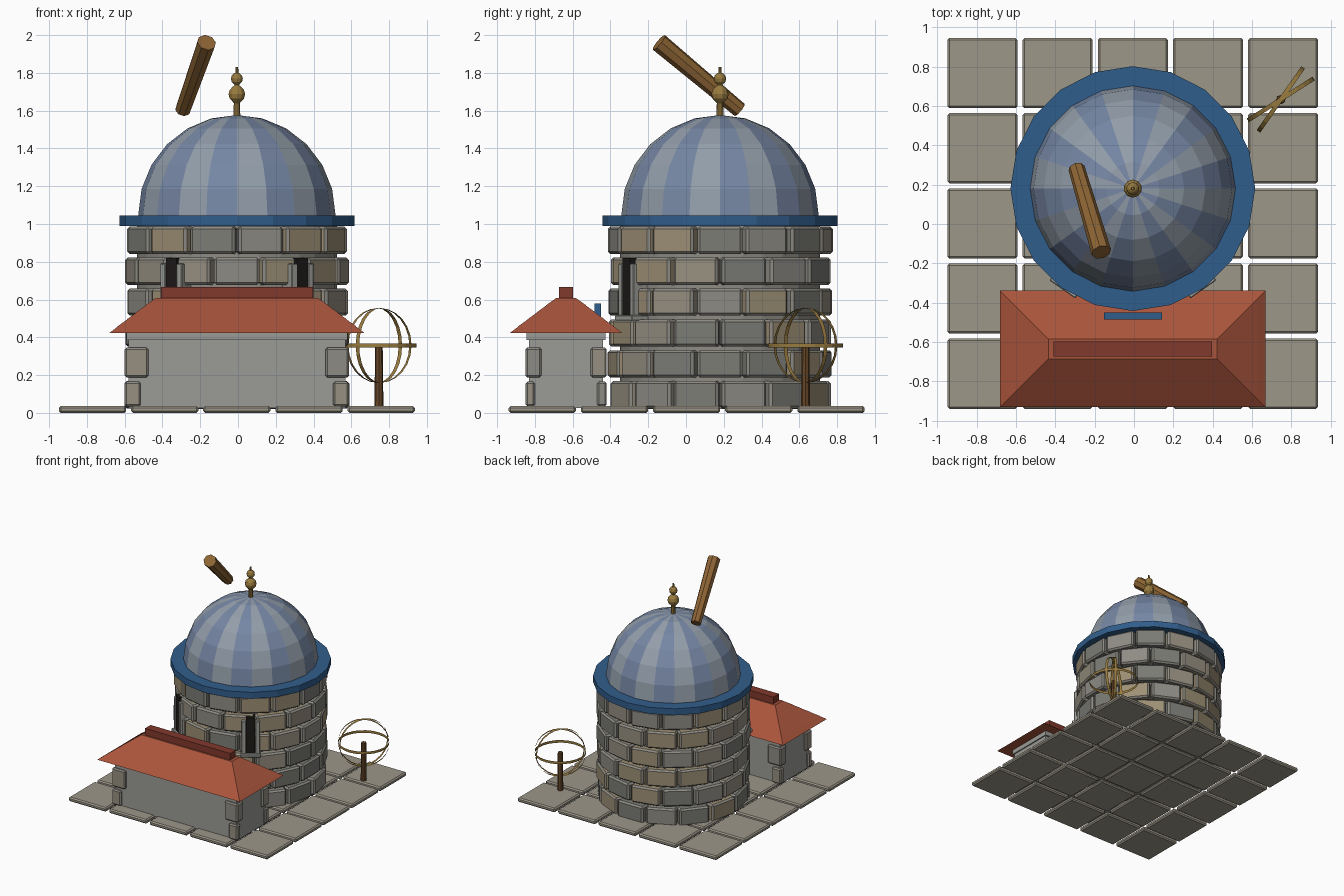
import bpy, bmesh, random
from math import sin, cos, pi, radians
from mathutils import Matrix, Vector

if "Cube" in bpy.data.objects:
    bpy.data.objects.remove(bpy.data.objects["Cube"])

random.seed(4)
CX, CY = -0.006, 0.18          # tower axis
HX, HY = -0.006, -0.635        # annex centre


def mat(name, r, g, b):
    m = bpy.data.materials.new(name)
    m.diffuse_color = (r, g, b, 1)
    m.use_nodes = True
    m.node_tree.nodes["Principled BSDF"].inputs["Base Color"].default_value = m.diffuse_color
    return m


PAVE = mat("paving", .34, .31, .25)
PLASTER = mat("plaster", .33, .33, .31)
STONES = [mat("stone_grey", .27, .26, .23), mat("stone_tan", .34, .28, .18),
          mat("stone_dark", .2, .2, .18), mat("stone_warm", .31, .28, .22)]
BLUE = mat("blue_paint", .03, .11, .26)
DOME_A = mat("dome_dark", .18, .24, .37)
DOME_B = mat("dome_light", .29, .34, .40)
ROOF = mat("roof_tile", .40, .09, .045)
RIDGE = mat("ridge_tile", .22, .04, .025)
BRASS = mat("brass", .32, .2, .05)
WOOD = mat("wood", .27, .13, .035)
DARKWOOD = mat("dark_wood", .13, .06, .02)
BLACK = mat("opening", .012, .01, .009)


def finish(name, bm, mats):
    bmesh.ops.recalc_face_normals(bm, faces=bm.faces)
    me = bpy.data.meshes.new(name)
    bm.to_mesh(me)
    bm.free()
    for m in mats:
        me.materials.append(m)
    ob = bpy.data.objects.new(name, me)
    bpy.context.collection.objects.link(ob)
    return ob


def boxes(name, items, mats, bevel=0.0):
    """items: (centre, size, z rotation, material index)"""
    bm = bmesh.new()
    for loc, size, rot, mi in items:
        M = Matrix.Translation(loc) @ Matrix.Rotation(rot, 4, 'Z') @ Matrix.Diagonal((*size, 1))
        vs = bmesh.ops.create_cube(bm, size=1, matrix=M)['verts']
        for f in {f for v in vs for f in v.link_faces}:
            f.material_index = mi
    if bevel:
        bmesh.ops.bevel(bm, geom=bm.edges[:], offset=bevel, segments=1, affect='EDGES')
    return finish(name, bm, mats)


def lathe(name, profile, n, x, y, mats, start=-pi / 2):
    """Revolve (r, z) points; columns alternate through the materials."""
    bm = bmesh.new()
    rings = []
    for r, z in profile:
        if r < 1e-6:
            rings.append([bm.verts.new((x, y, z))] * n)
        else:
            rings.append([bm.verts.new((x + r * cos(start + 2 * pi * k / n),
                                        y + r * sin(start + 2 * pi * k / n), z)) for k in range(n)])
    for a, b in zip(rings, rings[1:]):
        for k in range(n):
            j = (k + 1) % n
            f = bm.faces.new(list(dict.fromkeys((a[k], a[j], b[j], b[k]))))
            f.material_index = k % len(mats)
    return finish(name, bm, mats)


def radial(ang, d, t, z):
    """Point at distance d out from the tower axis, t sideways."""
    return (CX + d * cos(ang) - t * sin(ang), CY + d * sin(ang) + t * cos(ang), z)


# paving: 5 x 5 slabs
boxes("paving_slabs", [((-0.006 + .382 * i, .003 + .382 * j, .018), (.356, .356, .036), 0, 0)
                       for i in range(-2, 3) for j in range(-2, 3)], [PAVE], .01)

# tower core and six courses of staggered stones
lathe("tower_core", [(0, .02), (.53, .02), (.53, 1.0), (0, 1.0)], 28, CX, CY, [STONES[0]])
N = 14
for c in range(6):
    items = []
    for k in range(N):
        a = -pi / 2 + 2 * pi / N * (k + .5 * (c % 2))
        d = .583 + random.uniform(-.006, .006)
        z0, z1 = .02 + .1635 * c, .172 + .1635 * c
        items.append((radial(a, d - .045, 0, (z0 + z1) / 2), (.09, .24, z1 - z0 - .008), a,
                      random.randrange(4)))
    boxes(f"stone_course_{c + 1}", items, STONES, .013)

# eaves ring, striped dome, finial
lathe("eaves_ring", [(0, .99), (.622, .99), (.622, 1.045), (0, 1.045)], 20, CX, CY, [BLUE])
arc = [(.522 * cos(radians(15 * i)), 1.05 + .527 * sin(radians(15 * i))) for i in range(6)]
lathe("dome", [(0, 1.04), (.522, 1.04)] + arc + [(0, 1.577)], 20, CX, CY, [DOME_B, DOME_A])
ball = lambda r, zc: [(r * cos(radians(t)), zc + r * sin(radians(t))) for t in (-60, -30, 0, 30, 60)]
lathe("finial", [(0, 1.55), (.02, 1.55), (.017, 1.64)] + ball(.046, 1.687) + [(.012, 1.735)]
      + ball(.033, 1.769) + [(.009, 1.8), (.007, 1.83), (0, 1.83)], 10, CX, CY, [BRASS])

# slit windows on the front left and front right of the tower
for side, name in ((-1, "left"), (1, "right")):
    a = -pi / 2 + side * radians(35)
    boxes(f"window_slit_{name}", [(radial(a, .55, 0, .66), (.11, .07, .32), a, 0)], [BLACK])
    boxes(f"window_frame_{name}",
          [(radial(a, .56, t, .645), (.1, .035, .29), a, 0) for t in (-.053, .053)]
          + [(radial(a, .565, 0, .503), (.12, .16, .028), a, 0)], [PLASTER], .004)

# door between tower and annex
boxes("tower_door", [((HX, -.467, .3), (.295, .035, .56), 0, 0)], [BLUE])

# annex walls, cornice and corner quoins
boxes("annex_walls", [((HX, HY, .215), (1.15, .39, .38), 0, 0),
                      ((HX, HY, .408), (1.17, .42, .045), 0, 0)], [PLASTER])
quoins = []
for sx in (-1, 1):
    for sy in (-1, 1):
        for z, h, w, d in ((.1, .13, .085, .05), (.267, .158, .125, .085)):
            quoins.append(((HX + sx * (.594 - w / 2), HY + sy * (.215 - d / 2), z), (w, d, h), 0,
                           random.choice((0, 3))))
boxes("annex_quoins", quoins, STONES, .01)

# hipped roof of overlapping tile courses, plus ridge
bm = bmesh.new()
for i in range(5):
    rings = []
    for inset, z in ((.049 * i - (.008 if i else 0), .424 + .037 * i - (.004 if i else 0)),
                     (.049 * (i + 1), .424 + .037 * (i + 1))):
        x, y = .674 - inset, .296 - inset
        rings.append([bm.verts.new((HX + sx * x, HY + sy * y, z))
                      for sx, sy in ((-1, -1), (1, -1), (1, 1), (-1, 1))])
    lo, hi = rings
    bm.faces.new(lo)
    bm.faces.new(hi)
    for k in range(4):
        j = (k + 1) % 4
        bm.faces.new((lo[k], lo[j], hi[j], hi[k]))
finish("annex_roof", bm, [ROOF])
boxes("roof_ridge", [((HX, HY, .635), (.805, .075, .062), 0, 0)], [RIDGE])


# telescope tube floating over the dome
lo, hi = Vector((-.292, .284, 1.604)), Vector((-.166, -.143, 1.961))
bm = bmesh.new()
ax = hi - lo
bmesh.ops.create_cone(bm, cap_ends=True, segments=8, radius1=.042, radius2=.051, depth=ax.length,
                      matrix=Matrix.Translation((lo + hi) / 2) @ ax.to_track_quat('Z', 'Y').to_matrix().to_4x4())
finish("telescope_tube", bm, [WOOD])

# armillary sphere: post with thin band rings
AX, AY, AZ = .746, .633, .357
lathe("armillary_post", [(0, .03), (.024, .03), (.02, AZ), (0, AZ)], 8, AX, AY, [DARKWOOD])


def band(name, rot):
    ob = lathe(name, [(.198, -.011), (.198, .011)], 24, 0, 0, [BRASS])
    ob.data.transform(Matrix.Translation((AX, AY, AZ)) @ rot)


band("armillary_horizon", Matrix.Identity(4))
for i, deg in enumerate((32.5, 55)):
    band(f"armillary_meridian_{i + 1}",
         Matrix.Rotation(radians(deg), 4, 'Z') @ Matrix.Rotation(pi / 2, 4, 'X'))
